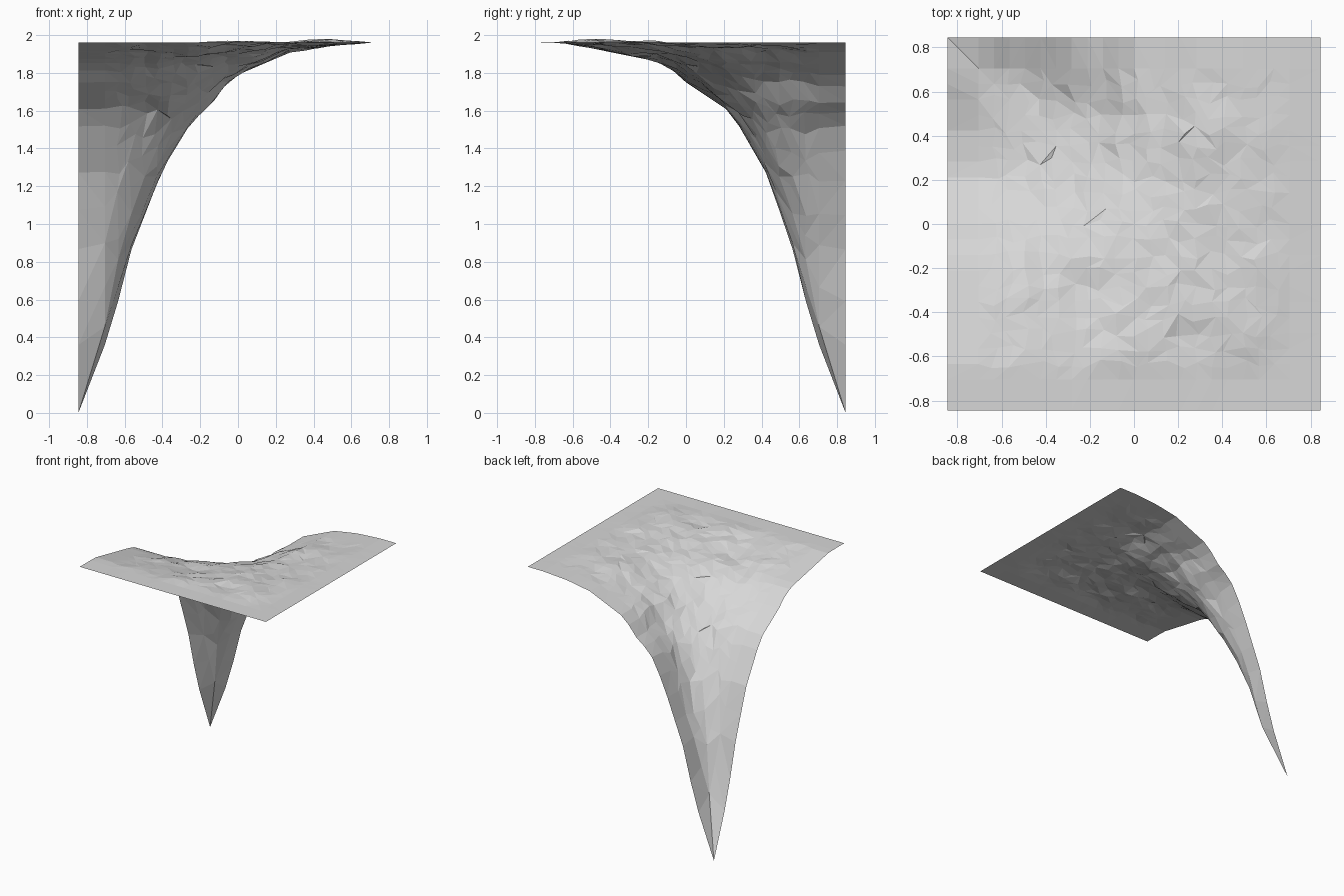
import bpy, bmesh, random, math
from mathutils import Vector, noise

if "Cube" in bpy.data.objects:
    bpy.data.objects.remove(bpy.data.objects["Cube"])

random.seed(4)
H = 0.845          # half width of the sheet
TOP = 1.96         # level of the flat rim
N = 22             # cells per side: one wide rim cell, 20 fine cells, one rim cell

# Height against distance from the low corner, along the back and left edges
BACK = [(0, 0), (.175, .45), (.275, .85), (.445, 1.29), (.545, 1.5), (.605, 1.57), (.725, 1.66),
        (.775, 1.73), (.845, 1.79), (1.125, 1.91), (1.325, 1.945), (1.545, TOP)]
LEFT = [(0, 0), (.175, .45), (.275, .85), (.415, 1.26), (.605, 1.59), (.845, 1.75), (.945, 1.84),
        (1.045, 1.87), (1.245, 1.91), (1.49, TOP)]


def lookup(table, t):
    for (a, za), (b, zb) in zip(table, table[1:]):
        if t <= b:
            return za + (zb - za) * (t - a) / (b - a)
    return TOP


def height(x, y):
    dx, dy = x + H, H - y
    s = dx ** 3 + dy ** 3
    if s < 1e-9:
        return 0.0
    t, w = s ** (1 / 3), dx ** 3 / s
    z = w * lookup(BACK, t) + (1 - w) * lookup(LEFT, t)
    # Hollow along the valley above the low corner
    z -= 0.11 * math.exp(-((x + 0.37) ** 2 + (y - 0.49) ** 2) / 0.029)
    # Rocky unevenness, fading out towards the rim and a little stronger on the slope
    fade = min(1, max(0, (0.72 - max(abs(x), abs(y))) / 0.2))
    amp = 0.024 + 0.012 * min(1, max(0, (1.9 - z) / 0.3))
    n = noise.noise(Vector((x * 4, y * 4, 1.3))) + 0.7 * noise.noise(Vector((x * 9, y * 9, 5.1)))
    return min(z + fade * (amp * n + 0.005), 2.0)


def coord(i):
    if i == 0:
        return -H
    if i == N:
        return H
    return -0.705 + 1.41 * (i - 1) / (N - 2)


# Terrain sheet: jittered triangle grid pulled down at the back left corner
bm = bmesh.new()
grid = []
for j in range(N + 1):
    row = []
    for i in range(N + 1):
        x, y = coord(i), coord(j)
        if 1 < i < N - 1 and 1 < j < N - 1 and i + j != N:
            x += random.uniform(-.022, .022)
            y += random.uniform(-.022, .022)
        row.append(bm.verts.new((x, y, height(x, y))))
    grid.append(row)

for j in range(N):
    for i in range(N):
        a, b, c, d = grid[j][i], grid[j][i + 1], grid[j + 1][i + 1], grid[j + 1][i]
        # Keep the crease that runs into the low corner
        if i + j == N - 1 or random.random() < 0.5:
            tris = ((a, b, d), (b, c, d))
        else:
            tris = ((a, b, c), (a, c, d))
        for t in tris:
            bm.faces.new(t)

mesh = bpy.data.meshes.new("terrain_sheet")
bm.to_mesh(mesh)
bm.free()
sheet = bpy.data.objects.new("terrain_sheet", mesh)
bpy.context.collection.objects.link(sheet)

mat = bpy.data.materials.new("light grey")
mat.diffuse_color = (0.68, 0.68, 0.68, 1)
mat.use_nodes = True
mat.node_tree.nodes["Principled BSDF"].inputs["Base Color"].default_value = mat.diffuse_color
mesh.materials.append(mat)
